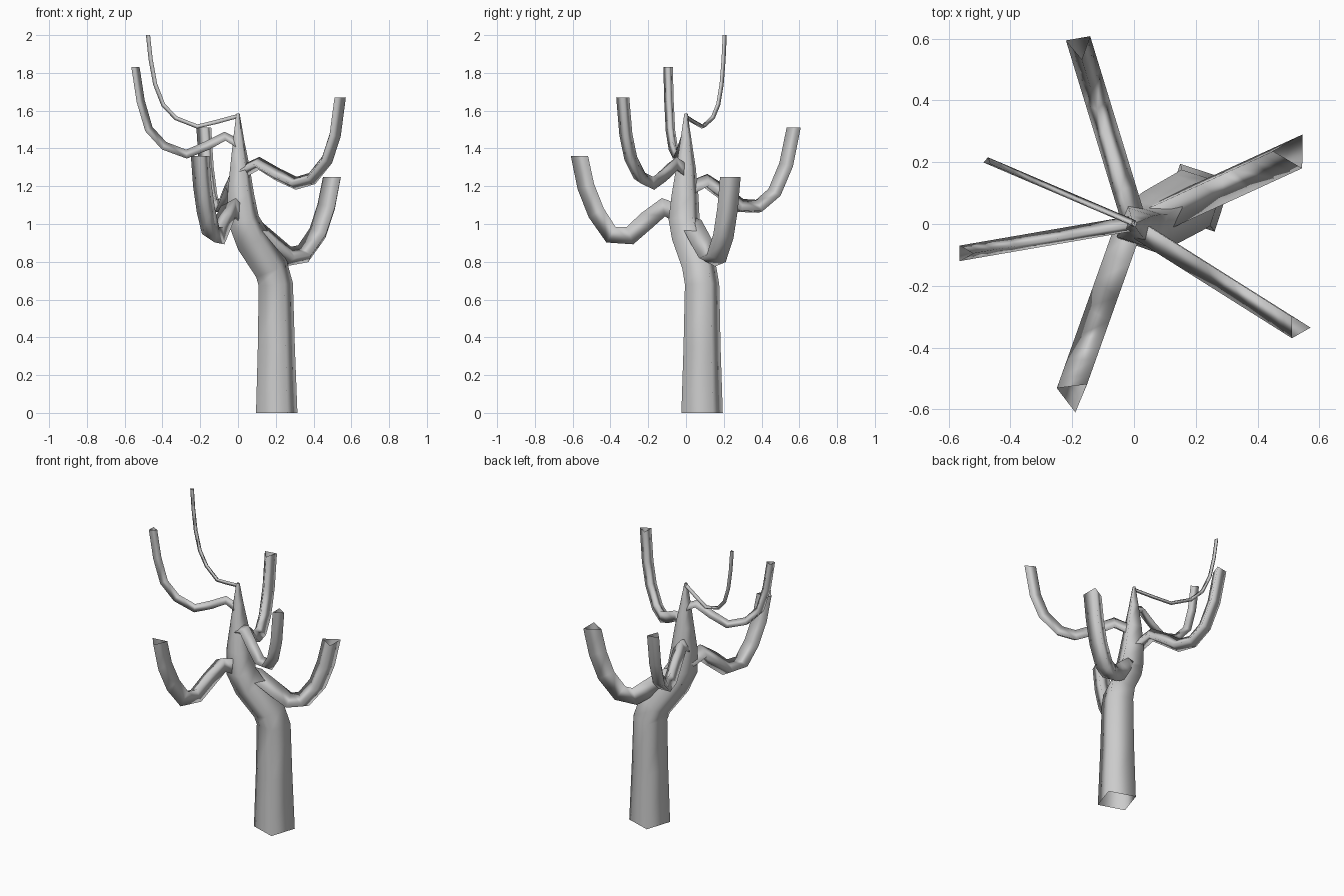
import bpy
from math import cos, sin, radians, tau
from mathutils import Vector

if "Cube" in bpy.data.objects:
    bpy.data.objects.remove(bpy.data.objects["Cube"])


def tube(name, rings, sides):
    """Skin a list of vertex rings as an open, smooth shaded tube."""
    verts = [v for ring in rings for v in ring]
    faces = []
    for i in range(len(rings) - 1):
        for j in range(sides):
            a, b = i * sides + j, i * sides + (j + 1) % sides
            faces.append((a, b, b + sides, a + sides))
    me = bpy.data.meshes.new(name)
    me.from_pydata(verts, [], faces)
    me.shade_smooth()
    ob = bpy.data.objects.new(name, me)
    bpy.context.collection.objects.link(ob)


def tangent(pts, i):
    return (pts[min(i + 1, len(pts) - 1)] - pts[max(i - 1, 0)]).normalized()


# Trunk: square section, (x, y, z, radius)
path = [(.205, .085, 0, .123), (.203, .085, .35, .11), (.20, .085, .68, .102),
        (.175, .07, .77, .102), (.075, .015, .92, .1), (.03, -.01, 1.02, .092),
        (.015, -.005, 1.15, .08), (.01, 0, 1.3, .058), (.003, 0, 1.45, .032),
        (0, 0, 1.585, .01)]
pts = [Vector(p[:3]) for p in path]
up = Vector((0, 0, 1))
rings = []
for i, p in enumerate(path):
    t = up if i < 2 else tangent(pts, i)
    q = up.rotation_difference(t)
    rings.append([pts[i] + q @ Vector((cos(a), sin(a), 0)) * p[3]
                  for a in (radians(27) + tau * k / 4 for k in range(4))])
tube("trunk", rings, 4)


# Branches: triangular section swept in a vertical plane.
# The profile is (fraction of reach, height below the tip).
def branch(name, tip, radius, twist, profile):
    end = Vector((tip[0], tip[1], 0))
    reach, out = end.length, end.normalized()
    side = up.cross(out)
    pts = [out * (f * reach) + up * (tip[2] + h) for f, h in profile]
    rings = []
    for i, c in enumerate(pts):
        t = up if i == len(pts) - 1 else tangent(pts, i)
        n = side.cross(t)
        rings.append([c + (n * cos(a) + side * sin(a)) * radius
                      for a in (radians(twist) + tau * k / 3 for k in range(3))])
    tube(name, rings, 3)


branch("branch_1", (.513, .235, 1.25), .063, 35,
       [(.04, -.27), (.2, -.28), (.38, -.36), (.54, -.425), (.7, -.41),
        (.85, -.3), (.94, -.16), (1, 0)])
branch("branch_2", (-.197, -.553, 1.36), .057, 27,
       [(.03, -.31), (.2, -.27), (.36, -.34), (.52, -.42), (.7, -.415),
        (.84, -.3), (.94, -.16), (1, 0)])
branch("branch_3", (-.177, .578, 1.51), .046, 53,
       [(.05, -.33), (.19, -.29), (.34, -.35), (.5, -.42), (.67, -.425),
        (.82, -.35), (.93, -.2), (1, 0)])
branch("branch_4", (.531, -.335, 1.67), .04, 32,
       [(.04, -.39), (.19, -.35), (.38, -.41), (.56, -.455), (.72, -.43),
        (.87, -.33), (.95, -.2), (1, 0)])
branch("branch_5", (-.55, -.095, 1.83), .029, 50,
       [(0, -.41), (.13, -.37), (.3, -.42), (.5, -.465), (.72, -.42),
        (.87, -.33), (.95, -.18), (1, 0)])
branch("branch_6", (-.475, .203, 2.0), .013, 40,
       [(0, -.43), (.23, -.46), (.45, -.485), (.69, -.44), (.83, -.37),
        (.92, -.26), (.97, -.13), (1, 0)])
